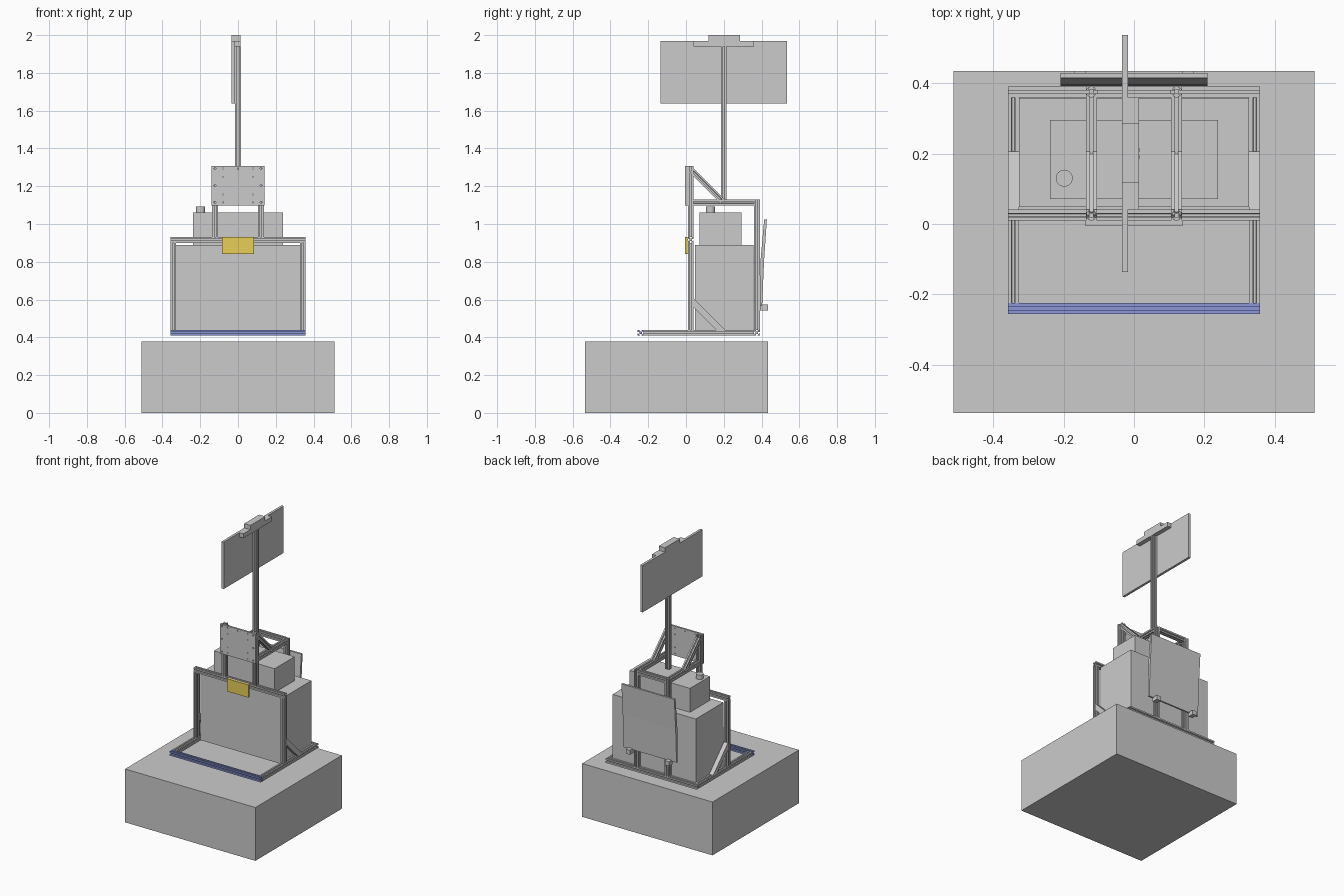
import bpy, bmesh, math
from mathutils import Vector, Matrix

if "Cube" in bpy.data.objects:
    bpy.data.objects.remove(bpy.data.objects["Cube"])

S = 0.031          # slotted bar size
H = S / 2


def material(name, rgb):
    m = bpy.data.materials.new(name)
    m.diffuse_color = (*rgb, 1)
    m.use_nodes = True
    m.node_tree.nodes["Principled BSDF"].inputs["Base Color"].default_value = m.diffuse_color
    return m


BLUE = material("blue", (0.26, 0.31, 0.68))
YELLOW = material("yellow", (0.80, 0.62, 0.10))


def finish(name, bm, mat=None):
    bmesh.ops.recalc_face_normals(bm, faces=bm.faces)
    me = bpy.data.meshes.new(name)
    bm.to_mesh(me)
    bm.free()
    ob = bpy.data.objects.new(name, me)
    bpy.context.collection.objects.link(ob)
    if mat:
        me.materials.append(mat)
    return ob


def box(name, x, y, z, mat=None):
    bm = bmesh.new()
    size = [b - a for a, b in (x, y, z)]
    mid = [(a + b) / 2 for a, b in (x, y, z)]
    bmesh.ops.create_cube(bm, size=1, matrix=Matrix.Translation(mid) @ Matrix.Diagonal((*size, 1)))
    return finish(name, bm, mat)


def prism(bm, pts, vec):
    """Extrude a closed polygon of 3D points along vec."""
    face = bm.faces.new([bm.verts.new(p) for p in pts])
    ext = bmesh.ops.extrude_face_region(bm, geom=[face])["geom"]
    bmesh.ops.translate(bm, vec=vec, verts=[g for g in ext if isinstance(g, bmesh.types.BMVert)])


def slotted_section():
    """T-slot cross-section: one side repeated four times."""
    side = [(H, -H), (H, -.0045), (H - .0035, -.0045), (H - .0035, -.009), (.006, -.004),
            (.006, .004), (H - .0035, .009), (H - .0035, .0045), (H, .0045)]
    pts = []
    for k in range(4):
        c, s = round(math.cos(k * math.pi / 2)), round(math.sin(k * math.pi / 2))
        pts += [Vector((x * c - y * s, x * s + y * c, 0)) for x, y in side]
    return pts


def bar(name, a, b, mat=None):
    """Slotted bar with its centre line from a to b."""
    a, b = Vector(a), Vector(b)
    bm = bmesh.new()
    prism(bm, slotted_section(), Vector((0, 0, (b - a).length)))
    bm.transform(Matrix.Translation(a) @ (b - a).to_track_quat('Z', 'Y').to_matrix().to_4x4())
    return finish(name, bm, mat)


def side_profile(name, x0, x1, yz):
    bm = bmesh.new()
    prism(bm, [(x0, y, z) for y, z in yz], Vector((x1 - x0, 0, 0)))
    return finish(name, bm)


W = 0.358                      # half width of the frame
YF, YR, YB = 0.025, 0.375, -0.24   # centre lines of front posts, rear bar, blue bar
ZB, ZM, ZT = 0.424, 0.916, 1.114   # centre lines of bottom, middle and top bars
PX = 0.121                     # inner post offset

# Base and cabinets
box("base", (-.512, .512), (-.536, .434), (0, .379))
box("main_cabinet", (-.327, .327), (.048, .357), (.41, .89))
box("upper_box", (-.238, .238), (.071, .295), (.89, 1.06))
bm = bmesh.new()
bmesh.ops.create_cone(bm, cap_ends=True, segments=32, radius1=.024, radius2=.024, depth=.034,
                      matrix=Matrix.Translation((-.198, .13, 1.075)))
button = finish("box_button", bm)
for p in button.data.polygons:
    p.use_smooth = len(p.vertices) == 4

# Cross bars
bar("front_bumper", (-W, YB, ZB), (W, YB, ZB), BLUE)
bar("rear_bottom_bar", (-W, YR, ZB), (W, YR, ZB))
bar("front_top_bar", (-W, YF, ZM), (W, YF, ZM))
bar("rear_top_bar", (-PX + H, YR, ZT), (PX - H, YR, ZT))

# Mirrored frame parts
for side, s in (("left", -1), ("right", 1)):
    ex = s * (W - H)
    bar(side + "_bottom_rail", (ex, YB + H, ZB), (ex, YR - H, ZB))
    bar(side + "_front_post", (ex, YF, ZB + H), (ex, YF, ZM - H))
    side_profile(side + "_corner_brace", ex - H, ex + H,
                 [(YF + H, .607), (.206, ZB + H), (.16, ZB + H), (YF + H, .558)])
    px = s * PX
    bar(side + "_upper_post", (px, YF, ZM + H), (px, YF, 1.306))
    bar(side + "_rear_post", (px, YR, ZB + H), (px, YR, ZT + H))
    bar(side + "_top_rail", (px, YF + H, ZT), (px, YR - H, ZT))
    bar(side + "_diagonal", (px, .030, 1.284), (px, .195, 1.119))
    box(side + "_panel_foot", (s * .153 - .016, s * .153 + .016), (.392, .434), (.541, .573))

# Front mounting plate with drilled holes
plate = box("mounting_plate", (-.139, .139), (-.004, YF - H), (1.098, 1.307))
holes = [(0, 1.293, .004)]
for s in (-1, 1):
    holes += [(s * .122, z, .005) for z in (1.293, 1.204, 1.115)]
    holes += [(s * .079, z, .003) for z in (1.293, 1.25, 1.157, 1.115)]
bm = bmesh.new()
for x, z, r in holes:
    bmesh.ops.create_cone(bm, cap_ends=True, segments=12, radius1=r, radius2=r, depth=.05,
                          matrix=Matrix.Translation((x, 0, z)) @ Matrix.Rotation(math.pi / 2, 4, 'X'))
cutter = finish("hole_cutter", bm)
cutter.hide_render = True
cutter.hide_viewport = True
mod = plate.modifiers.new("holes", 'BOOLEAN')
mod.operation = 'DIFFERENCE'
mod.object = cutter

# Yellow tag on the front bar
box("yellow_tag", (-.084, .084), (-.004, YF - H), (.842, .932), YELLOW)

# Folded panel at the back
side_profile("rear_panel", -.208, .208,
             [(.414, 1.024), (.428, 1.024), (.413, .80), (.403, .565), (.391, .565), (.394, .80)])

# Mast, screen and head unit
bar("mast", (0, .2, 1.10), (0, .2, 1.94))
box("screen", (-.034, -.0165), (-.136, .536), (1.637, 1.97))
box("mast_head_beam", (-.0165, .0145), (.041, .359), (1.939, 1.97))
box("sensor_box", (-.034, .0145), (.118, .285), (1.97, 2.0))
